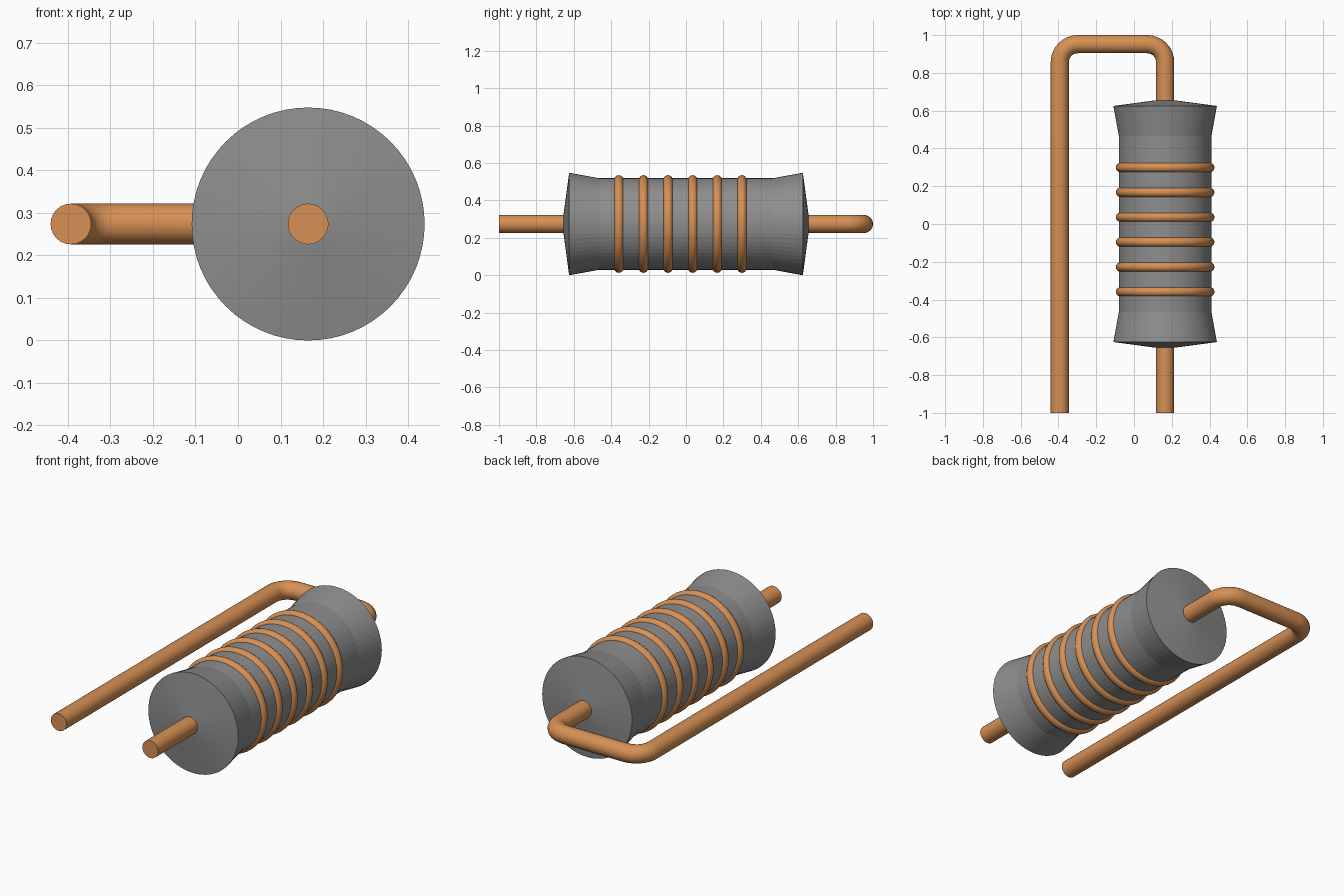
import bpy, bmesh
from math import pi, cos, sin

if "Cube" in bpy.data.objects:
    bpy.data.objects.remove(bpy.data.objects["Cube"])

CX, CZ = 0.165, 0.274          # body axis position
WIRE_R, BEND = 0.048, 0.095    # lead thickness and bend radius


def material(name, color):
    mat = bpy.data.materials.new(name)
    mat.diffuse_color = (*color, 1)
    mat.use_nodes = True
    mat.node_tree.nodes["Principled BSDF"].inputs["Base Color"].default_value = mat.diffuse_color
    return mat


copper = material("copper", (0.68, 0.28, 0.09))
dark_grey = material("dark_grey", (0.27, 0.27, 0.27))


def smooth(obj, angle):
    bpy.ops.object.select_all(action='DESELECT')
    obj.select_set(True)
    bpy.context.view_layer.objects.active = obj
    bpy.ops.object.shade_smooth_by_angle(angle=angle * pi / 180)


def lathe(name, profile, mat, steps=64, closed=False, angle=30):
    """Spin (radius, y) points around the body axis."""
    bm = bmesh.new()
    verts = [bm.verts.new((r, y, 0)) for r, y in profile]
    pairs = list(zip(verts, verts[1:])) + ([(verts[-1], verts[0])] if closed else [])
    edges = [bm.edges.new(p) for p in pairs]
    bmesh.ops.spin(bm, geom=verts + edges, cent=(0, 0, 0), axis=(0, 1, 0),
                   angle=2 * pi, steps=steps, use_merge=False)
    bmesh.ops.remove_doubles(bm, verts=bm.verts[:], dist=1e-5)
    bmesh.ops.recalc_face_normals(bm, faces=bm.faces[:])
    mesh = bpy.data.meshes.new(name)
    bm.to_mesh(mesh)
    bm.free()
    mesh.materials.append(mat)
    obj = bpy.data.objects.new(name, mesh)
    obj.location = (CX, 0, CZ)
    bpy.context.collection.objects.link(obj)
    smooth(obj, angle)
    return obj


# Flared body with shallow conical ends, mirrored about y = 0 (fine facets kept)
half = [(0, 0.657), (0.05, 0.655), (0.274, 0.625), (0.245, 0.465)]
lathe("body", half + [(r, -y) for r, y in reversed(half)], dark_grey, angle=3)

# Six wire bands around the body
for i in range(6):
    y0 = -0.359 + i * 0.1316
    circle = [(0.236 + 0.025 * cos(2 * pi * k / 16), y0 + 0.025 * sin(2 * pi * k / 16))
              for k in range(16)]
    lathe(f"band_{i + 1}", circle, copper, closed=True)

# Bent lead running through the body and back alongside it
x0, x1, top = -0.393, CX, 1 - WIRE_R
path = [(x1, -1)]
for cx, a0 in ((x1 - BEND, 0), (x0 + BEND, pi / 2)):
    for k in range(9):
        a = a0 + k * pi / 16
        path.append((cx + BEND * cos(a), top - BEND + BEND * sin(a)))
path.append((x0, -1))

curve = bpy.data.curves.new("lead", 'CURVE')
curve.dimensions = '3D'
curve.bevel_depth = WIRE_R
curve.bevel_resolution = 10
curve.use_fill_caps = True
spline = curve.splines.new('POLY')
spline.points.add(len(path) - 1)
for p, (x, y) in zip(spline.points, path):
    p.co = (x, y, CZ, 1)
lead = bpy.data.objects.new("lead", curve)
bpy.context.collection.objects.link(lead)
curve.materials.append(copper)
bpy.ops.object.select_all(action='DESELECT')
lead.select_set(True)
bpy.context.view_layer.objects.active = lead
bpy.ops.object.convert(target='MESH')
lead = bpy.context.view_layer.objects.active

# Weld the end caps to the tube
bm = bmesh.new()
bm.from_mesh(lead.data)
bmesh.ops.remove_doubles(bm, verts=bm.verts[:], dist=1e-5)
bmesh.ops.recalc_face_normals(bm, faces=bm.faces[:])
bm.to_mesh(lead.data)
bm.free()
smooth(lead, 30)
